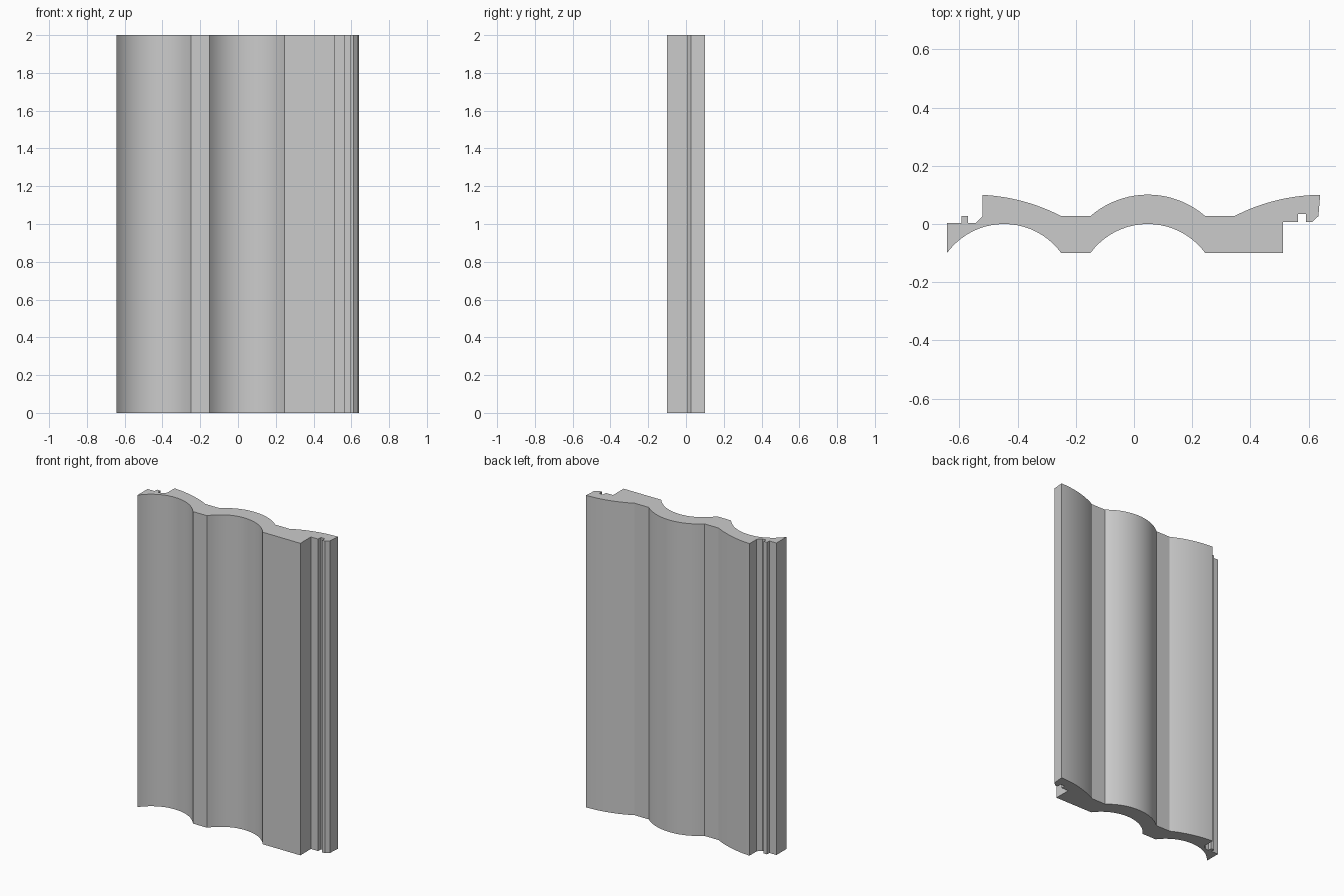
import bpy, bmesh, math
from mathutils import Vector

cube = bpy.data.objects.get("Cube")
if cube:
    bpy.data.objects.remove(cube, do_unlink=True)

HEIGHT = 2.0


def arc(start, end, rise, steps=20):
    """Circular arc from start to end, bulging towards +y by rise at mid-chord."""
    a, b = Vector(start), Vector(end)
    half = (b - a).length / 2
    radius = (half * half + rise * rise) / (2 * rise)
    along = (b - a).normalized()
    normal = Vector((-along.y, along.x))
    if normal.y < 0:
        normal = -normal
    centre = (a + b) / 2 + normal * (rise - radius)
    sweep = math.asin(half / radius)
    points = []
    for i in range(steps + 1):
        t = -sweep + 2 * sweep * i / steps
        points.append(tuple(centre + along * radius * math.sin(t) + normal * radius * math.cos(t)))
    return points


# Cross-section, counter-clockwise from the front left edge
profile = []
profile += arc((-0.643, -0.1), (-0.25, -0.1), 0.1)       # front hollow
profile += arc((-0.15, -0.1), (0.245, -0.1), 0.1)        # middle hollow
profile += [(0.512, -0.1), (0.512, 0.007),               # front land and rebate
            (0.563, 0.007), (0.563, 0.035), (0.592, 0.035), (0.592, 0.007),  # groove
            (0.612, 0.007), (0.634, 0.027)]
profile += arc((0.64, 0.1), (0.345, 0.027), 0.018)       # rear lapping curve
profile += arc((0.245, 0.027), (-0.15, 0.027), 0.074)    # middle crest
profile += arc((-0.25, 0.027), (-0.52, 0.1), 0.015)      # rear left curve
profile += [(-0.52, 0.027), (-0.545, 0.003), (-0.57, 0.003),
            (-0.57, 0.027), (-0.593, 0.027), (-0.593, 0.003),  # tongue
            (-0.643, 0.003)]

# Extrude the section along its height
bm = bmesh.new()
base = bm.faces.new([bm.verts.new((x, y, 0)) for x, y in profile])
result = bmesh.ops.extrude_face_region(bm, geom=[base], use_keep_orig=True)
top = [v for v in result["geom"] if isinstance(v, bmesh.types.BMVert)]
bmesh.ops.translate(bm, verts=top, vec=(0, 0, HEIGHT))
bmesh.ops.recalc_face_normals(bm, faces=bm.faces)
mesh = bpy.data.meshes.new("moulded_panel")
bm.to_mesh(mesh)
bm.free()

panel = bpy.data.objects.new("moulded_panel", mesh)
bpy.context.collection.objects.link(panel)

# Plain grey finish
grey = bpy.data.materials.new("light_grey")
grey.use_nodes = True
colour = (0.6, 0.6, 0.6, 1)
grey.diffuse_color = colour
grey.node_tree.nodes["Principled BSDF"].inputs["Base Color"].default_value = colour
mesh.materials.append(grey)

bpy.ops.object.select_all(action="DESELECT")
panel.select_set(True)
bpy.context.view_layer.objects.active = panel
bpy.ops.object.shade_smooth_by_angle(angle=math.radians(25))
